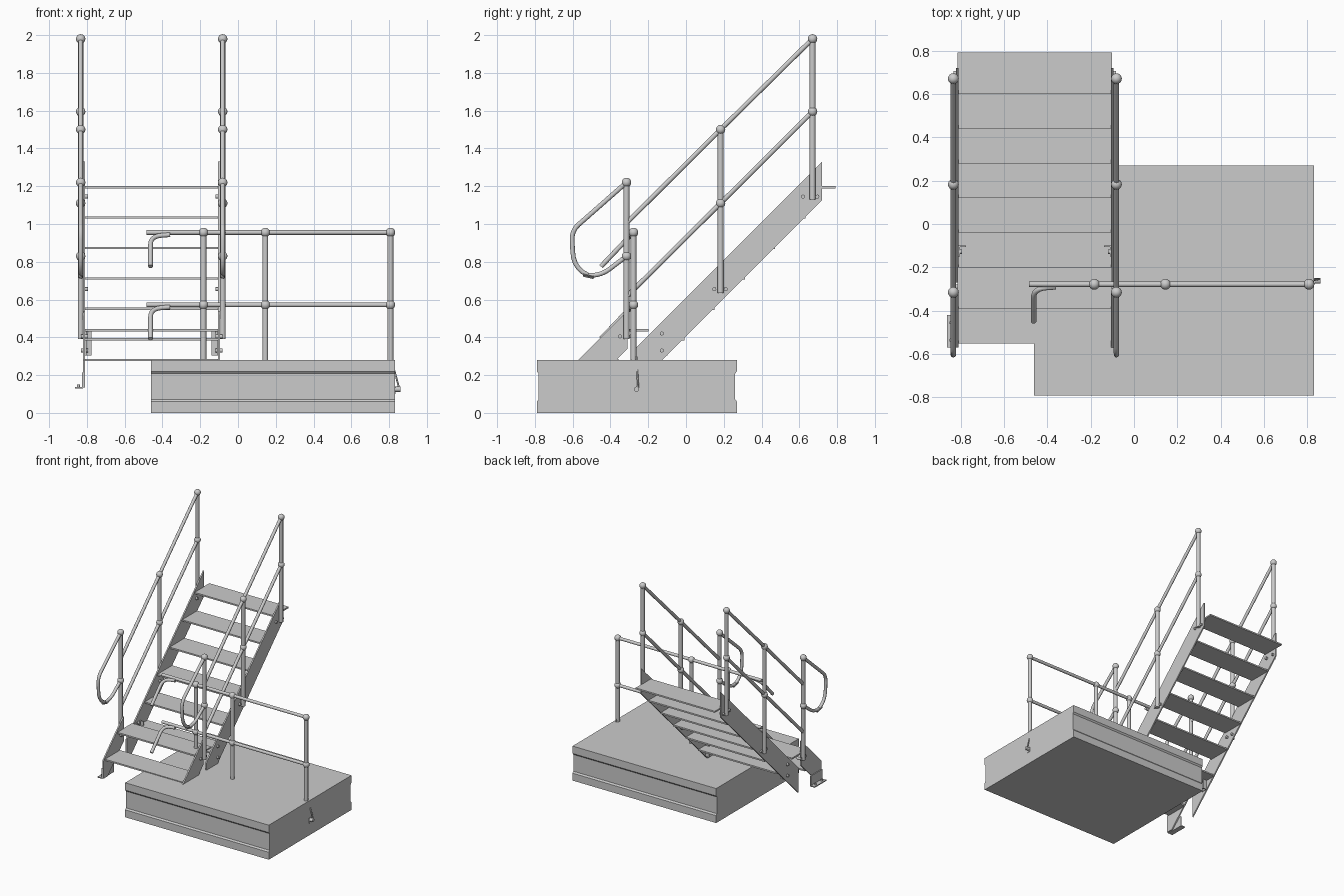
import bpy, bmesh, math
from mathutils import Vector

if "Cube" in bpy.data.objects:
    bpy.data.objects.remove(bpy.data.objects["Cube"])

CX = -0.457          # stair centre line
SIDES = ((-1, "left"), (1, "right"))


def finish(name, bm, smooth=False):
    bmesh.ops.recalc_face_normals(bm, faces=bm.faces)
    me = bpy.data.meshes.new(name)
    bm.to_mesh(me)
    bm.free()
    if smooth:
        for p in me.polygons:
            p.use_smooth = len(p.vertices) < 5
    ob = bpy.data.objects.new(name, me)
    bpy.context.collection.objects.link(ob)
    return ob


def extrude_yz(name, pts, x0, x1):
    """Solid from a (y, z) outline running along x."""
    bm = bmesh.new()
    f = bm.faces.new([bm.verts.new((x0, y, z)) for y, z in pts])
    ext = bmesh.ops.extrude_face_region(bm, geom=[f])
    vs = [v for v in ext["geom"] if isinstance(v, bmesh.types.BMVert)]
    bmesh.ops.translate(bm, verts=vs, vec=(x1 - x0, 0, 0))
    return finish(name, bm)


def box(name, x0, x1, y0, y1, z0, z1):
    return extrude_yz(name, [(y0, z0), (y1, z0), (y1, z1), (y0, z1)], x0, x1)


def tube(name, pts, r, sides=12):
    """Round bar swept along a path."""
    bm = bmesh.new()
    pts = [Vector(p) for p in pts]
    rings, n = [], None
    for i, p in enumerate(pts):
        t = (pts[min(i + 1, len(pts) - 1)] - pts[max(i - 1, 0)]).normalized()
        if n is None:
            n = t.orthogonal()
        n = (n - t * n.dot(t)).normalized()
        b = t.cross(n)
        rings.append([bm.verts.new(p + r * (n * math.cos(a) + b * math.sin(a)))
                      for a in (2 * math.pi * k / sides for k in range(sides))])
    for A, B in zip(rings, rings[1:]):
        for k in range(sides):
            m = (k + 1) % sides
            bm.faces.new((A[k], A[m], B[m], B[k]))
    bm.faces.new(rings[0])
    bm.faces.new(rings[-1])
    return finish(name, bm, True)


def ball(name, loc, r=0.025):
    bm = bmesh.new()
    bmesh.ops.create_uvsphere(bm, u_segments=16, v_segments=10, radius=r)
    bmesh.ops.translate(bm, verts=bm.verts, vec=loc)
    return finish(name, bm, True)


def rounded(corners, steps=6):
    """Path through (point, radius) corners with rounded bends."""
    out = []
    for i, (p, r) in enumerate(corners):
        p = Vector(p)
        if r == 0:
            out.append(p)
            continue
        a = p + (Vector(corners[i - 1][0]) - p).normalized() * r
        c = p + (Vector(corners[i + 1][0]) - p).normalized() * r
        for k in range(steps + 1):
            t = k / steps
            out.append(a * (1 - t) ** 2 + p * 2 * t * (1 - t) + c * t * t)
    return out


# Platform block with shallow channels in the front and back
extrude_yz("platform", [(-0.79, 0), (0.27, 0), (0.27, 0.06), (0.26, 0.072), (0.26, 0.208),
                        (0.27, 0.22), (0.27, 0.28), (-0.79, 0.28), (-0.79, 0.22),
                        (-0.78, 0.208), (-0.78, 0.072), (-0.79, 0.06)], -0.46, 0.83)
box("platform_lug", 0.83, 0.835, -0.277, -0.25, 0.10, 0.14)
tube("platform_lug_bolt", [(0.83, -0.262, 0.125), (0.86, -0.262, 0.125)], 0.014)

# Treads: upper flight of six, lower flight of two
treads = [(-0.20 + 0.16 * i, 0.39 + 0.161 * i) for i in range(6)] + [(-0.55, 0.28), (-0.39, 0.437)]
for i, (y, z) in enumerate(treads):
    box(f"tread_{i + 1}", CX - 0.356, CX + 0.356, y, y + 0.192, z - 0.006, z + 0.006)

POST_R, RAIL_R = 0.0155, 0.0125
for s, side in SIDES:
    inner, outer = CX + s * 0.352, CX + s * 0.363
    px = CX + s * 0.376
    # Stringers
    extrude_yz(f"upper_stringer_{side}", [(-0.27, 0.137), (0.72, 1.125), (0.72, 1.33), (-0.27, 0.34)],
               inner, outer)
    extrude_yz(f"lower_stringer_{side}", [(-0.57, 0.135), (-0.515, 0.135), (-0.31, 0.34),
                                          (-0.31, 0.54), (-0.57, 0.28)], inner, outer)
    # Floor foot
    box(f"foot_{side}", outer, CX + s * 0.405, -0.57, -0.42, 0.13, 0.138)
    box(f"foot_upright_{side}", outer, CX + s * 0.37, -0.57, -0.42, 0.13, 0.215)
    for y in (-0.535, -0.455):
        tube(f"foot_bolt_{side}", [(CX + s * 0.388, y, 0.13), (CX + s * 0.388, y, 0.15)], 0.008, 6)
    # Joint clip and bolts
    box(f"joint_clip_{side}", CX + s * 0.318, inner, -0.105, -0.098, 0.305, 0.43)
    box(f"joint_clip_plate_{side}", inner - s * 0.006, inner, -0.15, -0.098, 0.305, 0.43)
    bolts = [(-0.128, 0.42), (-0.128, 0.33), (0.62, 1.145), (0.695, 1.145),
             (0.15, 0.655), (0.21, 0.655), (-0.35, 0.405), (-0.29, 0.405)]
    for y, z in bolts:
        tube(f"stringer_bolt_{side}", [(inner - s * 0.015, y, z), (outer + s * 0.012, y, z)], 0.011, 8)
    # Handrail posts with ball joints
    for name, y, z0, zm, z1 in (("top", 0.67, 1.13, 1.595, 1.98), ("middle", 0.183, 0.635, 1.11, 1.50),
                                ("bottom", -0.315, 0.39, 0.83, 1.22)):
        tube(f"{name}_post_{side}", [(px, y, z0), (px, y, z1)], POST_R)
        for z in (zm, z1):
            ball(f"{name}_post_joint_{side}", (px, y, z))
    # Sloping rails
    tube(f"handrail_{side}", [(px, 0.67, 1.98), (px, 0.183, 1.50), (px, -0.315, 1.005)], RAIL_R)
    tube(f"mid_rail_{side}", [(px, 0.67, 1.595), (px, 0.183, 1.11), (px, -0.315, 0.615)], RAIL_R)
    # Return loop at the foot of the stair
    tube(f"rail_loop_{side}", rounded([((px, -0.315, 1.22), 0), ((px, -0.605, 0.965), 0.05),
                                       ((px, -0.595, 0.745), 0.11), ((px, -0.465, 0.715), 0.08),
                                       ((px, -0.315, 0.83), 0)]), RAIL_R)

# Platform guard rail
GY = -0.278
for i, x in enumerate((-0.183, 0.145, 0.807)):
    tube(f"guard_post_{i + 1}", [(x, GY, 0.27), (x, GY, 0.955)], POST_R)
    for z in (0.572, 0.955):
        ball(f"guard_joint_{i + 1}", (x, GY, z))
for z, name in ((0.955, "top"), (0.572, "lower")):
    tube(f"guard_{name}_rail", [(0.807, GY, z), (-0.485, GY, z)], RAIL_R)
    tube(f"guard_{name}_rail_bend", rounded([((-0.36, GY - 0.012, z - 0.012), 0),
                                            ((-0.463, GY - 0.02, z - 0.02), 0.06),
                                            ((-0.463, -0.45, z - 0.18), 0)]), RAIL_R)
tube("guard_end_pin", [(0.807, GY + 0.015, 0.30), (0.855, GY + 0.025, 0.125)], 0.005, 6)
